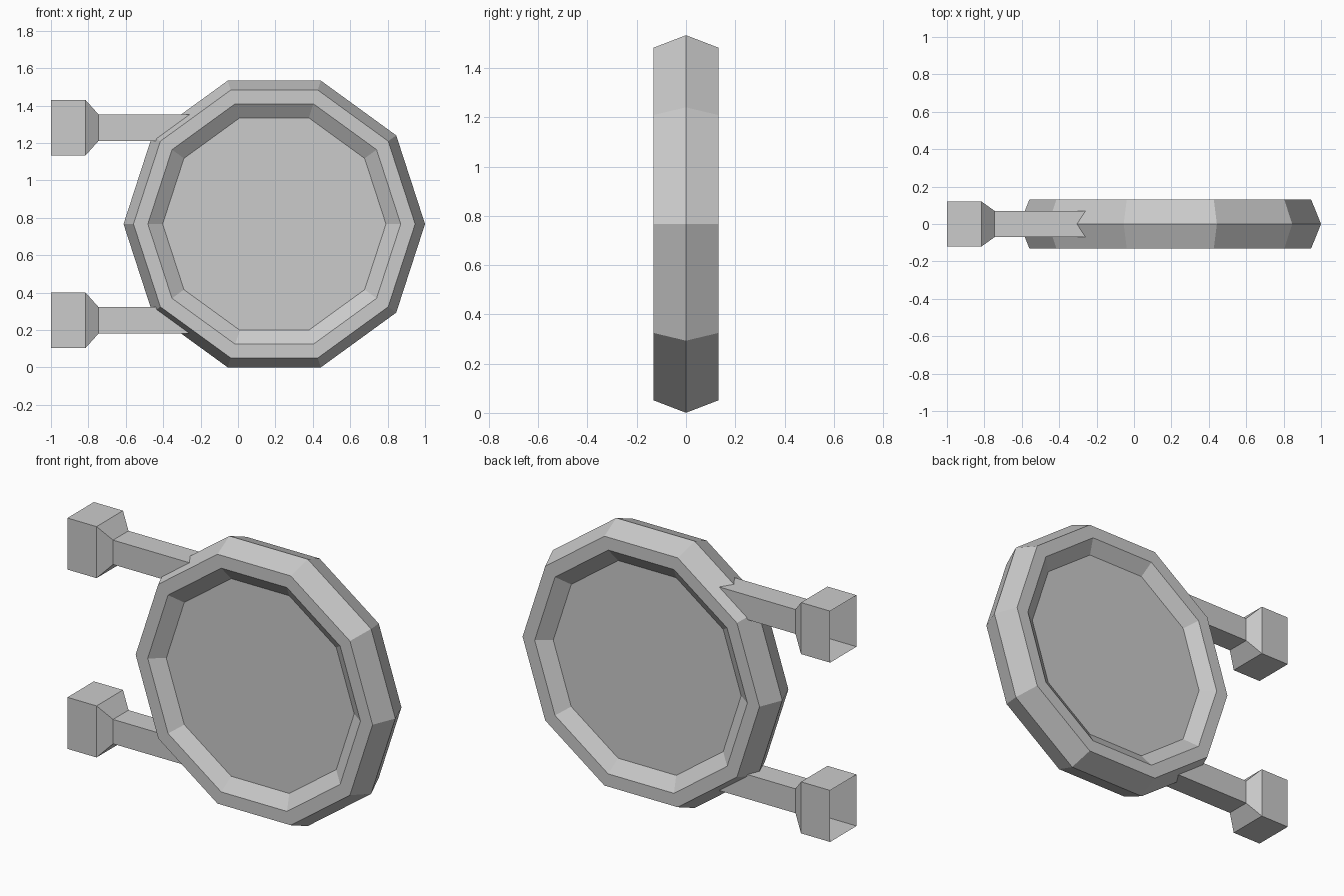
import bpy, bmesh
from math import cos, sin, pi

if "Cube" in bpy.data.objects:
    bpy.data.objects.remove(bpy.data.objects["Cube"])


def loft(name, rings, cap):
    """Skin a list of equal-sized point rings, optionally closing both ends."""
    bm = bmesh.new()
    loops = [[bm.verts.new(p) for p in ring] for ring in rings]
    n = len(loops[0])
    for a, b in zip(loops, loops[1:]):
        for i in range(n):
            j = (i + 1) % n
            bm.faces.new((a[i], a[j], b[j], b[i]))
    if cap:
        bm.faces.new(loops[0])
        bm.faces.new(loops[-1])
    bmesh.ops.recalc_face_normals(bm, faces=bm.faces)
    mesh = bpy.data.meshes.new(name)
    bm.to_mesh(mesh)
    bm.free()
    obj = bpy.data.objects.new(name, mesh)
    bpy.context.collection.objects.link(obj)
    return obj


CX, CZ, SIDES = 0.194, 0.767, 10

# Ten-sided disc: ridged rim with a recessed panel on front and back
half = [(0.597, 0.075), (0.676, 0.131), (0.753, 0.131)]
profile = [(r, -y) for r, y in half] + [(0.806, 0)] + half[::-1]
disc_rings = [[(CX + r * cos(2 * pi * i / SIDES), y, CZ + r * sin(2 * pi * i / SIDES))
               for i in range(SIDES)] for r, y in profile]
loft("disc", disc_rings, True)

# Two arms: open square socket tapering into a square rod that enters the disc
stations = [(-1.0, 0.12, 0.148), (-0.815, 0.12, 0.148),
            (-0.745, 0.07, 0.07), (-0.25, 0.07, 0.07)]
for name, z in (("upper_arm", CZ + 0.515), ("lower_arm", CZ - 0.515)):
    arm_rings = [[(x, sy * hy, z + sz * hz)
                  for sy, sz in ((-1, -1), (1, -1), (1, 1), (-1, 1))]
                 for x, hy, hz in stations]
    arm = loft(name, arm_rings, False)
    # open tube: make sure the faces point outwards
    if sum(f.normal.dot(f.center - arm.data.vertices[0].co) for f in arm.data.polygons) < 0:
        arm.data.flip_normals()
